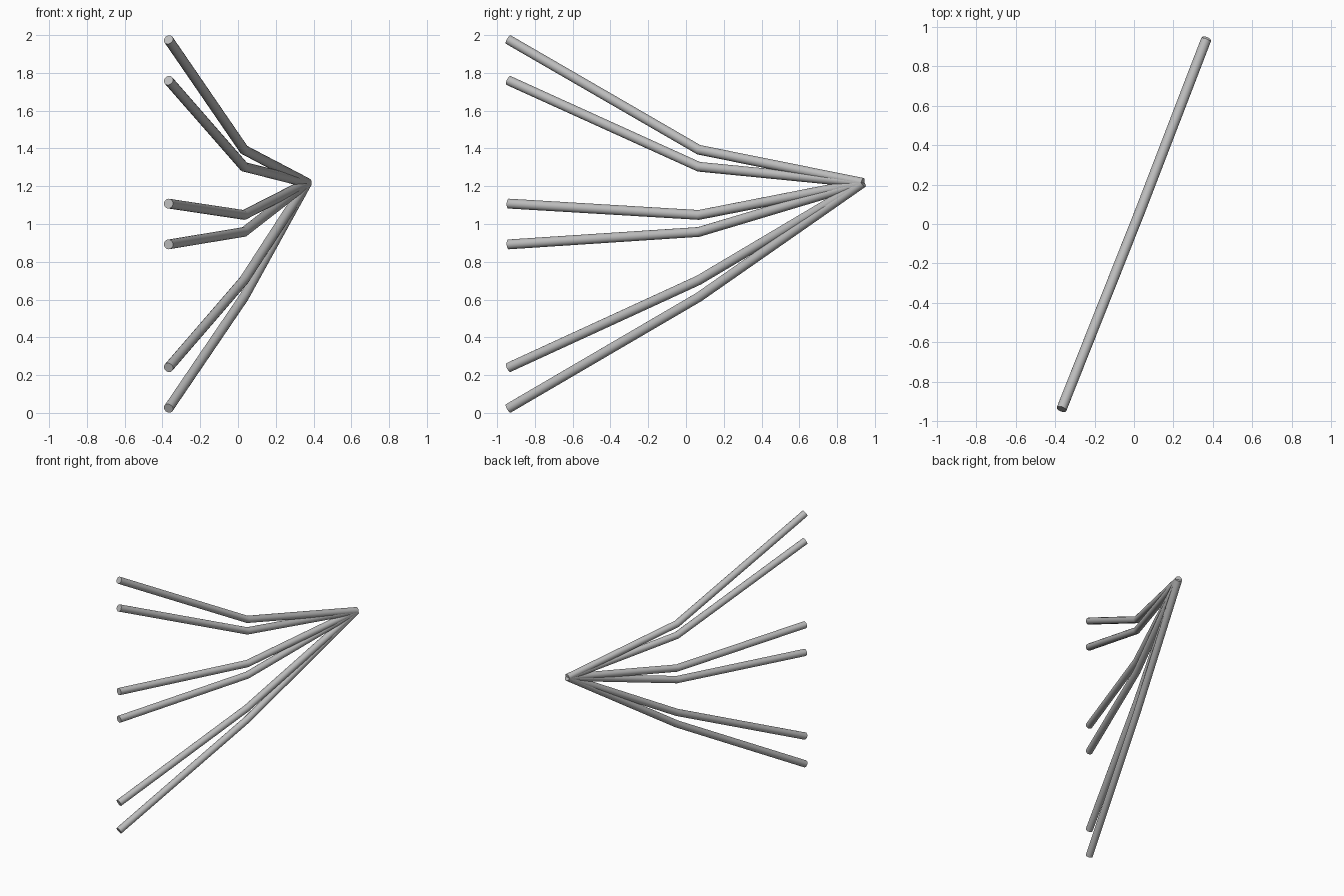
import bpy

# Remove the default cube
cube = bpy.data.objects.get("Cube")
if cube:
    bpy.data.objects.remove(cube, do_unlink=True)

RADIUS = 0.026
APEX = (0.366, 0.936, 1.218)   # shared rear meeting point
BEND_XY = (0.032, 0.068)
TIP_XY = (-0.368, -0.94)

# Single grey metal
grey = bpy.data.materials.new("grey metal")
colour = (0.5, 0.5, 0.5, 1)
grey.use_nodes = True
grey.diffuse_color = colour
grey.node_tree.nodes["Principled BSDF"].inputs["Base Color"].default_value = colour


def bent_tube(name, points):
    """Capped round tube following straight segments."""
    curve = bpy.data.curves.new(name, "CURVE")
    curve.dimensions = "3D"
    curve.bevel_depth = RADIUS
    curve.bevel_resolution = 6
    curve.use_fill_caps = True
    spline = curve.splines.new("POLY")
    spline.points.add(len(points) - 1)
    for point, co in zip(spline.points, points):
        point.co = (*co, 1)
    tube = bpy.data.objects.new(name, curve)
    bpy.context.collection.objects.link(tube)
    curve.materials.append(grey)
    bpy.ops.object.select_all(action="DESELECT")
    tube.select_set(True)
    bpy.context.view_layer.objects.active = tube
    bpy.ops.object.convert(target="MESH")
    bpy.ops.object.shade_smooth_by_angle()


# Three pairs of tubes fanning out from the apex
for row, level in enumerate(("lower", "middle", "upper")):
    for i, side in enumerate(("bottom", "top")):
        bend_z = 0.613 + 0.345 * row + 0.09 * i
        tip_z = 0.024 + 0.868 * row + 0.216 * i
        bent_tube(f"{level}_{side}_tube",
                  [(*TIP_XY, tip_z), (*BEND_XY, bend_z), APEX])
